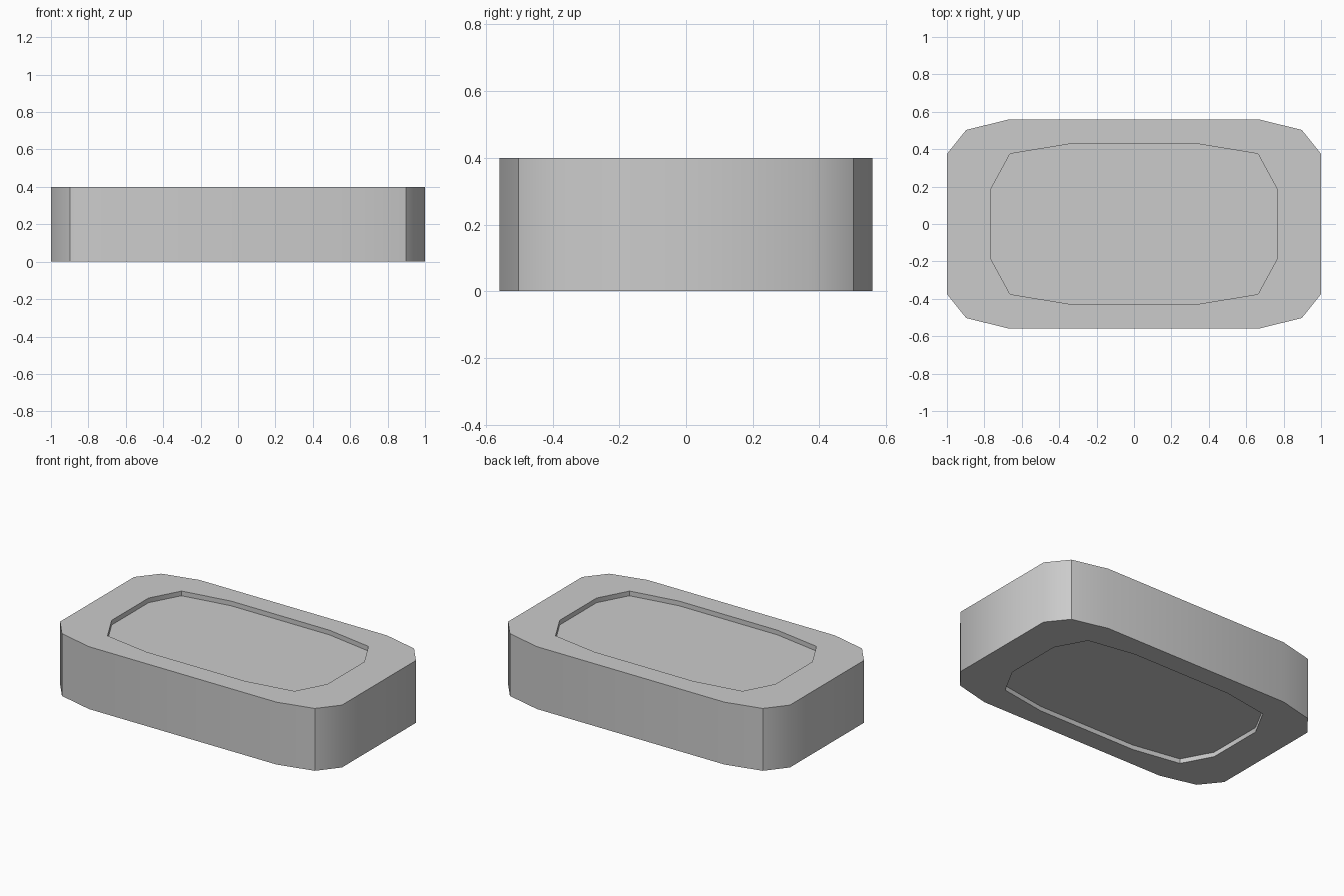
import bpy
import bmesh

if "Cube" in bpy.data.objects:
    bpy.data.objects.remove(bpy.data.objects["Cube"])

HEIGHT = 0.40
RECESS = 0.03

# quarter outlines, from the +x side round to the +y side
OUTER = [(1.0, 0.375), (0.897, 0.503), (0.665, 0.56)]
INNER = [(0.765, 0.187), (0.663, 0.375), (0.35, 0.427)]


def full_outline(quarter):
    """Mirror a quarter outline into a closed counter-clockwise loop."""
    half = quarter + [(-x, y) for x, y in reversed(quarter)]
    return half + [(-x, -y) for x, y in half]


bm = bmesh.new()


def ring(quarter, z):
    return [bm.verts.new((x, y, z)) for x, y in full_outline(quarter)]


def bridge(a, b):
    n = len(a)
    for i in range(n):
        j = (i + 1) % n
        bm.faces.new((a[i], a[j], b[j], b[i]))


# bottom recess, bottom rim, outer wall, top rim, top recess
rings = [ring(INNER, RECESS), ring(INNER, 0), ring(OUTER, 0),
         ring(OUTER, HEIGHT), ring(INNER, HEIGHT), ring(INNER, HEIGHT - RECESS)]
for a, b in zip(rings, rings[1:]):
    bridge(a, b)

# recess floors
bm.faces.new(list(reversed(rings[0])))
bm.faces.new(rings[-1])
bmesh.ops.recalc_face_normals(bm, faces=bm.faces)

# smooth walls, with crisp rims and one crisp edge at each corner
for f in bm.faces:
    f.smooth = True
corners = {v for r in rings for i, v in enumerate(r) if i % 3 == 1}
for e in bm.edges:
    upright = abs(e.verts[0].co.z - e.verts[1].co.z) > 0.01
    if not upright or all(v in corners for v in e.verts):
        e.smooth = False

mesh = bpy.data.meshes.new("recessed_block")
bm.to_mesh(mesh)
bm.free()
block = bpy.data.objects.new("recessed_block", mesh)
bpy.context.collection.objects.link(block)
